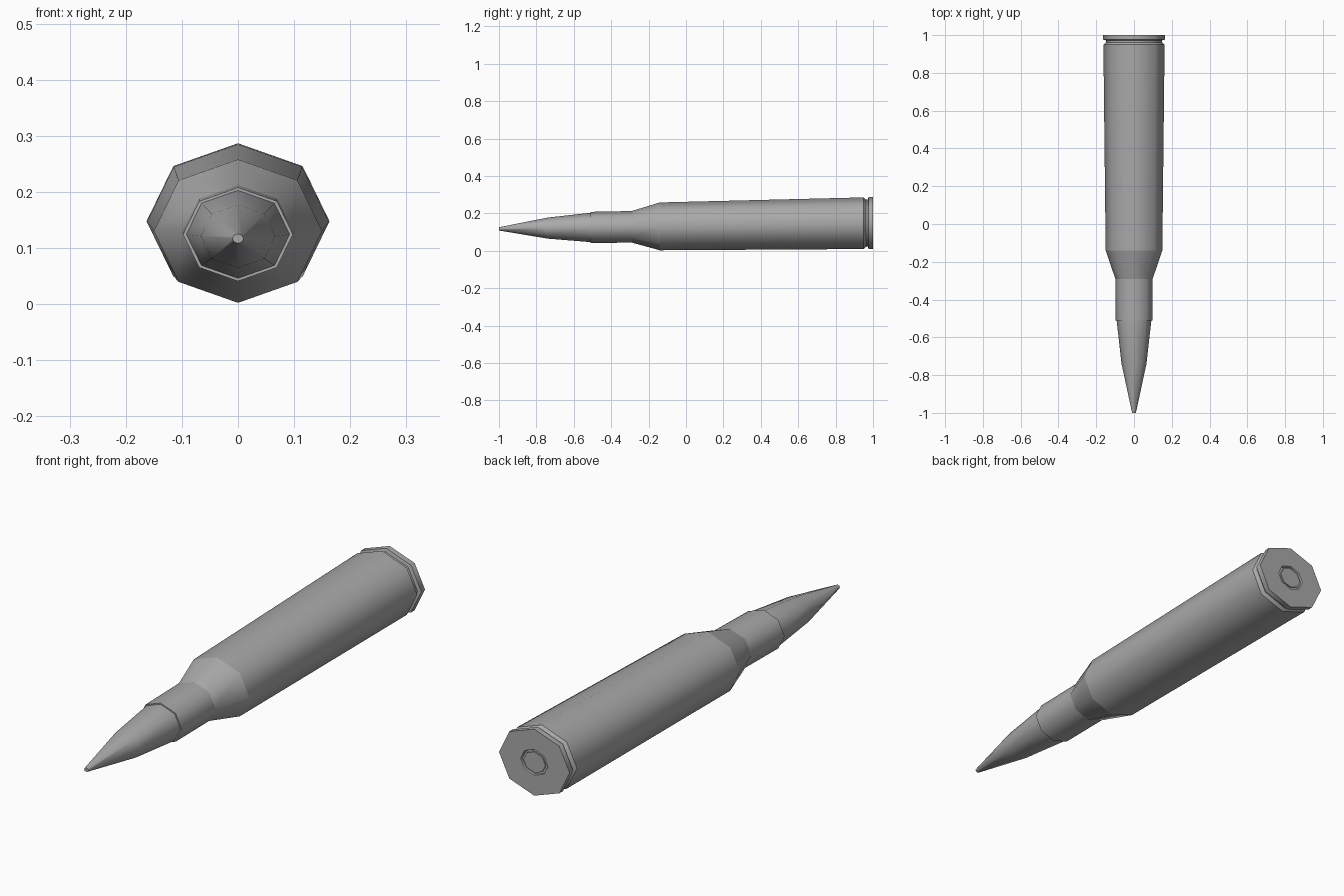
import bpy
import bmesh
from math import sin, cos, tau

SIDES = 8
SQUASH = 0.852          # height of each ring relative to its width

cube = bpy.data.objects.get("Cube")
if cube:
    bpy.data.objects.remove(cube, do_unlink=True)

# One plain grey metal
metal = bpy.data.materials.new("grey_metal")
metal.use_nodes = True
GREY = (0.4, 0.4, 0.4, 1.0)
metal.diffuse_color = GREY
metal.node_tree.nodes["Principled BSDF"].inputs["Base Color"].default_value = GREY


def axis_height(y):
    """The long axis rises slightly toward the base."""
    return 0.1325 + 0.0155 * y


def turned_part(name, profile, sharp_rings, cap_start=False, cap_end=False):
    """Sweep (y, radius) stations into an eight-sided, slightly flattened body."""
    bm = bmesh.new()
    rings = []
    for y, r in profile:
        rings.append([bm.verts.new((r * cos(tau * i / SIDES), y,
                                    axis_height(y) + SQUASH * r * sin(tau * i / SIDES)))
                      for i in range(SIDES)])
    for a, b in zip(rings, rings[1:]):
        for i in range(SIDES):
            j = (i + 1) % SIDES
            bm.faces.new((a[i], a[j], b[j], b[i]))
    if cap_start:
        bm.faces.new(rings[0])
    if cap_end:
        bm.faces.new(rings[-1][::-1])
    for f in bm.faces:
        f.smooth = len(f.verts) == 4
    # Crisp edges around the chosen rings, smooth shading along the sides
    for k in sharp_rings:
        for i in range(SIDES):
            bm.edges.get((rings[k][i], rings[k][(i + 1) % SIDES])).smooth = False
    bmesh.ops.recalc_face_normals(bm, faces=bm.faces)
    mesh = bpy.data.meshes.new(name)
    bm.to_mesh(mesh)
    bm.free()
    mesh.materials.append(metal)
    obj = bpy.data.objects.new(name, mesh)
    bpy.context.collection.objects.link(obj)
    return obj


# Pointed nose with a tiny flat tip, seated inside the neck
turned_part("nose", [(-1.0, 0.010), (-0.74, 0.066), (-0.51, 0.092), (-0.46, 0.092)],
            [0], cap_start=True, cap_end=True)

# Case: neck lip, neck, shoulder, tapered body, groove, rim and base pocket
case_profile = [
    (-0.46, 0.091), (-0.51, 0.091), (-0.51, 0.098), (-0.29, 0.099),
    (-0.14, 0.150), (0.95, 0.162), (0.962, 0.148), (0.972, 0.148),
    (0.976, 0.163), (1.0, 0.163), (1.0, 0.063), (0.994, 0.060),
]
turned_part("case", case_profile, range(len(case_profile)), cap_end=True)

# Primer button set in the base pocket
turned_part("primer", [(0.985, 0.051), (0.999, 0.051)], [0, 1],
            cap_start=True, cap_end=True)
